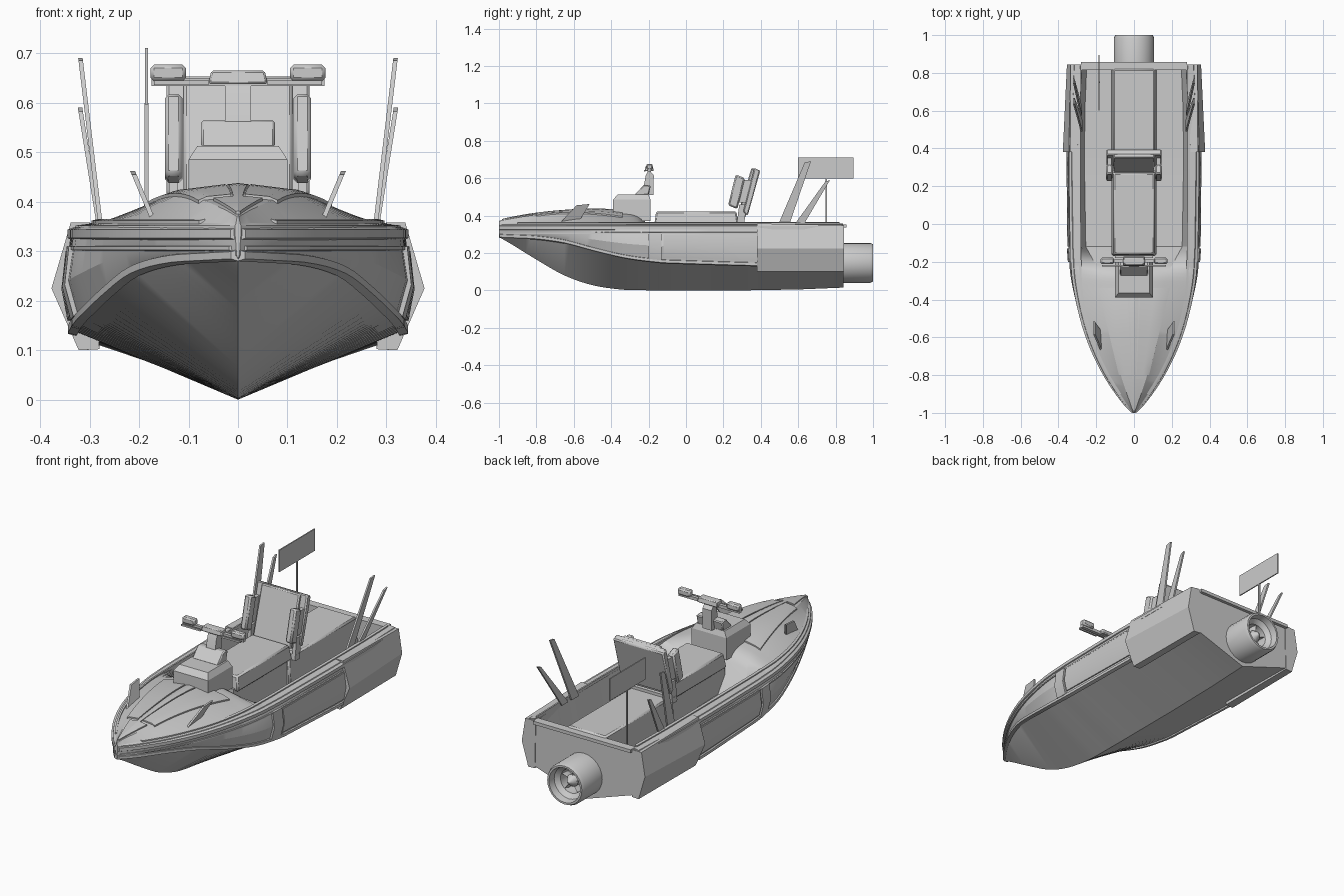
import bpy, bmesh, math
from mathutils import Vector

if "Cube" in bpy.data.objects:
    bpy.data.objects.remove(bpy.data.objects["Cube"])


def finish(name, bm, mirror=False, bevel=0, angle=25):
    bmesh.ops.recalc_face_normals(bm, faces=bm.faces)
    me = bpy.data.meshes.new(name)
    bm.to_mesh(me)
    bm.free()
    ob = bpy.data.objects.new(name, me)
    bpy.context.collection.objects.link(ob)
    if mirror:
        m = ob.modifiers.new("mirror", 'MIRROR')
        m.use_mirror_merge = False
    if bevel:
        b = ob.modifiers.new("bevel", 'BEVEL')
        b.width, b.segments = bevel, 1
    bpy.ops.object.select_all(action='DESELECT')
    ob.select_set(True)
    bpy.context.view_layer.objects.active = ob
    bpy.ops.object.shade_smooth_by_angle(angle=math.radians(angle))
    return ob


def loft(name, rings, cap=True, **kw):
    bm = bmesh.new()
    vs = [[bm.verts.new(p) for p in r] for r in rings]
    n = len(rings[0])
    for a, b in zip(vs, vs[1:]):
        for i in range(n):
            j = (i + 1) % n
            bm.faces.new((a[i], a[j], b[j], b[i]))
    if cap:
        bm.faces.new(vs[0])
        bm.faces.new(vs[-1])
    return finish(name, bm, **kw)


def box(name, x, y, z, inset=(0, 0, 0), **kw):
    """Box from ranges; top inset by (side, front, back)."""
    s, f, b = inset
    lo = [(x[0], y[0]), (x[1], y[0]), (x[1], y[1]), (x[0], y[1])]
    hi = [(x[0] + s, y[0] + f), (x[1] - s, y[0] + f), (x[1] - s, y[1] - b), (x[0] + s, y[1] - b)]
    return loft(name, [[(*p, z[0]) for p in lo], [(*p, z[1]) for p in hi]], **kw)


def prism(name, pts, x, w, lean=0, **kw):
    """(y, z) outline extruded across x, leaning outward with height."""
    z0 = pts[0][1]
    return loft(name, [[(x + lean * (z - z0) + s * w / 2, y, z) for y, z in pts] for s in (-1, 1)], **kw)


def lathe(name, prof, z, n=24):
    rings = [[(r * math.cos(a), y, z + r * math.sin(a)) for a in
              (2 * math.pi * i / n for i in range(n))] for y, r in prof]
    return loft(name, rings)


def interp(tab, k):
    for a, b in zip(tab, tab[1:]):
        if k <= b[0]:
            t = max(0, (k - a[0]) / max(1e-6, b[0] - a[0]))
            return a[1] + (b[1] - a[1]) * t
    return tab[-1][1]


# Hull stations: y, keel z, chine x, chine z, bulge x, sheer x, inner x, mid x, mid z, centre z
ST = [(-1.0, .285, .003, .292, .004, .006, .004, .002, .37, .372),
      (-.93, .245, .06, .289, .066, .07, .053, .027, .384, .388),
      (-.8, .165, .14, .283, .152, .157, .135, .07, .403, .41),
      (-.65, .08, .21, .262, .226, .23, .205, .11, .413, .425),
      (-.5, .028, .262, .222, .282, .28, .252, .135, .415, .432),
      (-.35, .005, .3, .186, .322, .312, .278, .155, .402, .425),
      (-.24, .001, .318, .168, .34, .326, .284, .19, .365, .40),
      (-.12, 0, .328, .155, .348, .332, .287, .255, .22, .22),
      (.3, 0, .335, .142, .352, .338, .29, .262, .21, .21),
      (.6, .005, .335, .136, .35, .335, .29, .26, .21, .21),
      (.84, .015, .325, .125, .335, .325, .285, .25, .21, .21)]


def dense(k=5):
    out = []
    for i in range(len(ST) - 1):
        q = [ST[max(0, min(len(ST) - 1, i + d))] for d in (-1, 0, 1, 2)]
        for j in range(k):
            t = j / k
            if i >= 6:      # cockpit stays straight
                out.append([b + (c - b) * t for b, c in zip(q[1], q[2])])
            else:
                out.append([.5 * (2 * b + (c - a) * t + (2 * a - 5 * b + 4 * c - d) * t * t
                                  + (3 * b - a - 3 * c + d) * t ** 3) for a, b, c, d in zip(*q)])
    return out + [list(ST[-1])]


ROWS = dense()


def half(row):
    y, kz, cx, cz, bx, sx, ix, mx, mz, dz = row
    return [(0, kz), (cx, cz), (bx, cz + (.335 - cz) * .45), (sx, .335), (sx * .97, .352),
            (ix, .357), (mx, mz), (0, dz)]


def section(y):
    return half([y] + [interp([(r[0], r[c]) for r in ROWS], y) for c in range(1, 10)])


def deck_z(x, y):
    return interp(sorted(section(y)[4:]), x)


def side_x(z, y):
    return interp([(p[1], p[0]) for p in section(y)[1:4]], z)


def span(a, b, n):
    return [a + (b - a) * i / n for i in range(n + 1)]


# Hull, foredeck and cockpit tub in one skin
rings = []
for r in ROWS:
    h = half(r)
    rings.append([(x, r[0], z) for x, z in h] + [(-x, r[0], z) for x, z in h[6:0:-1]])
loft("hull", rings, angle=22)

# Transom plate and top bar
h = section(.84)[:5]
outl = h + [(-x, z) for x, z in h[:0:-1]]
loft("transom", [[(x, y, z) for x, z in outl] for y in (.815, .842)])
box("transom_bar", (-.28, .28), (.842, .858), (.335, .352))


# Rub rails following the hull
def rail(name, ys, pos, w, hgt):
    rs = []
    for y in ys:
        x, z = pos(y)
        rs.append([(max(0, x - w), y, z - hgt), (x + w, y, z - hgt * .6),
                   (x + w, y, z + hgt * .6), (max(0, x - w), y, z + hgt)])
    loft(name, rs, mirror=True)


rail("sheer_rail", span(-.998, .84, 40), lambda y: section(y)[3], .007, .014)
rail("chine_rail", span(-.998, .38, 32), lambda y: section(y)[1], .009, .012)
rail("upper_rail", span(-.99, .38, 32), lambda y: (side_x(.306, y), .306), .005, .006)
rail("gunwale_lip", span(-.9, .82, 36), lambda y: section(y)[5], .006, .008)


# Raised side panels
def side_panel(name, ys, z0, z1, off):
    zf = [lambda y, t=t: z0(y) + (z1 - z0(y)) * t for t in (0, .45, 1)]
    loft(name, [[(side_x(f(y), y) + off, y, f(y)) for f in zf] +
                [(side_x(f(y), y) - .01, y, f(y)) for f in zf[::-1]] for y in ys], mirror=True)


side_panel("side_panel", span(-.12, .38, 6), lambda y: section(y)[1][1] + .02, .3, .006)
side_panel("side_divider", span(-.2, -.13, 2), lambda y: section(y)[1][1] + .005, .31, .01)


# Foredeck hatches and centre ridge draped on the deck
def drape(name, y0, y1, a, b, hgt):
    rs = []
    for y in span(y0, y1, 12):
        t = (y - y0) / (y1 - y0)
        xs = span(a[0] + (a[1] - a[0]) * t, b[0] + (b[1] - b[0]) * t, 4)
        rs.append([(x, y, deck_z(x, y) + hgt) for x in xs] +
                  [(x, y, deck_z(x, y) - .012) for x in xs[::-1]])
    loft(name, rs, mirror=True)


drape("deck_hatch", -.8, -.34, (.014, .035), (.08, .19), .007)
drape("centre_ridge", -.92, -.3, (0, 0), (.006, .028), .006)
drape("bow_plate", -.985, -.82, (0, 0), (.004, .05), .006)

# Slanted fins on the bow
prism("bow_fin", [(-.68, .355), (-.58, .355), (-.515, .462), (-.585, .455)], .168, .01, .42, mirror=True)

# Side sponsons at the stern
loft("sponson", [[(x, y, z) for x, z in p] for y, p in (
    (.38, [(.3, .358), (.338, .358), (.377, .225), (.322, .1), (.28, .102)]),
    (.845, [(.275, .348), (.335, .348), (.355, .225), (.318, .1), (.28, .102)]))], mirror=True)

# Water jet nozzle with hub and vanes
lathe("jet_nozzle", [(.82, .107), (.985, .107), (1.0, .1), (1.0, .09), (.965, .084), (.945, .062), (.89, .058)], .147)
lathe("jet_hub", [(.885, .032), (.935, .032), (.955, .018), (.97, .004)], .147, 12)
for i in range(5):
    a = 2 * math.pi * i / 5 + math.pi / 2
    d, n = Vector((math.cos(a), 0, math.sin(a))), Vector((-math.sin(a), 0, math.cos(a))) * .004
    c = Vector((0, 0, .147))
    loft("jet_vane", [[c + d * r + s * n + Vector((0, y + s * .01, 0)) for s, y in
                       ((-1, .89), (1, .89), (1, .93), (-1, .93))] for r in (.025, .061)])

# Bench: pedestal, front cushion, rear box
box("bench_pedestal", (-.1, .1), (-.18, .3), (.2, .36))
box("front_cushion", (-.12, .12), (-.17, .28), (.345, .422), (.012, .01, .01), bevel=.008)
box("rear_bench", (-.12, .12), (.26, .83), (.2, .36), (.01, 0, .01), bevel=.008)

# Backrest, side bolsters and legs, all raked
prism("backrest", [(.275, .4), (.315, .385), (.39, .645), (.35, .655)], 0, .22, bevel=.006)
prism("backrest_frame", [(.305, .42), (.33, .4), (.397, .64), (.365, .655)], 0, .29, bevel=.006)
prism("side_bolster", [(.225, .455), (.275, .435), (.315, .6), (.265, .62)], .13, .036, bevel=.008, mirror=True)
prism("bolster_arm", [(.265, .47), (.34, .47), (.37, .59), (.29, .59)], .13, .02, mirror=True)
prism("seat_leg", [(.27, .35), (.31, .35), (.325, .46), (.285, .46)], .13, .018, mirror=True)
box("seat_crossbar", (-.14, .14), (.275, .305), (.345, .375))

# Steering console, dash, column and handlebar
box("console_base", (-.1, .1), (-.39, -.19), (.37, .485))
box("console_top", (-.1, .1), (-.39, -.19), (.485, .513), (.018, .025, .01))
prism("dash", [(-.275, .51), (-.2, .51), (-.188, .56), (-.225, .565)], 0, .15, bevel=.005)
prism("steering_column", [(-.235, .51), (-.175, .51), (-.172, .615), (-.2, .645), (-.215, .615)], 0, .052)
box("handlebar", (-.175, .175), (-.205, -.188), (.634, .65))
box("handlebar_cover", (-.06, .06), (-.222, -.172), (.638, .665), (.006, .006, .006), bevel=.004)
box("grip", (.105, .177), (-.212, -.178), (.644, .677), bevel=.007, mirror=True)
box("lever", (.06, .17), (-.225, -.216), (.636, .645), mirror=True)

# Four raked blade masts at the stern quarters
prism("tall_blade", [(.49, .345), (.55, .345), (.668, .69), (.635, .685)], .277, .009, .12, mirror=True)
prism("short_blade", [(.575, .345), (.625, .345), (.77, .59), (.745, .582)], .28, .009, .16, mirror=True)

# Flag on its pole
box("flag_pole", (-.189, -.181), (.746, .754), (.21, .6))
box("flag", (-.188, -.182), (.6, .895), (.597, .711))
